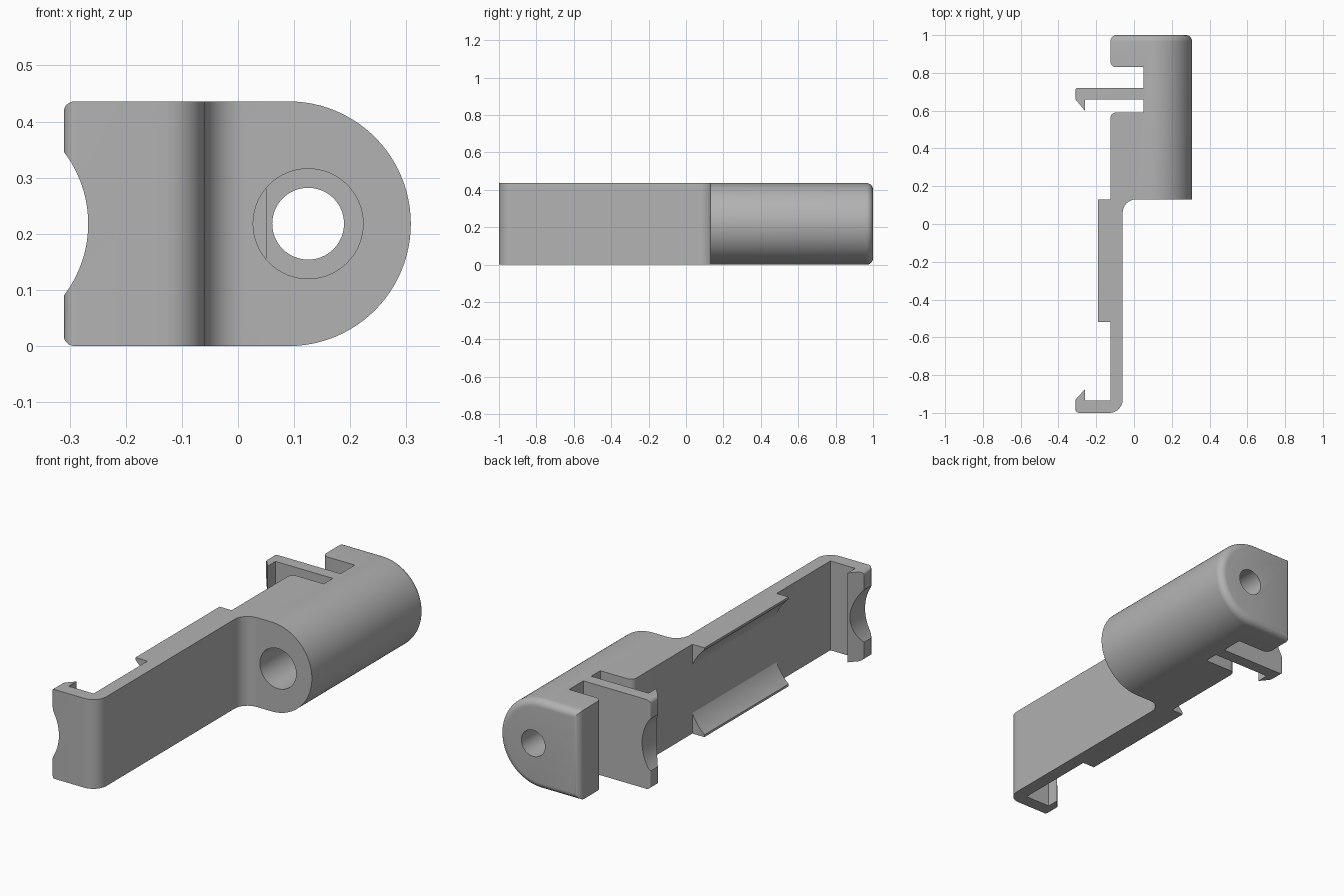
import bpy, bmesh
from math import sin, cos, pi, asin, atan2, tan, radians
from mathutils import Vector

cube = bpy.data.objects.get("Cube")
if cube:
    bpy.data.objects.remove(cube)

grey = bpy.data.materials.new("light grey plastic")
grey.use_nodes = True
COLOUR = (0.45, 0.45, 0.45, 1)
grey.diffuse_color = COLOUR
grey.node_tree.nodes["Principled BSDF"].inputs["Base Color"].default_value = COLOUR

HEIGHT = 0.436
MID = HEIGHT / 2


def loft(name, rings):
    """Closed solid through rings of 3D points with equal counts."""
    bm = bmesh.new()
    loops = [[bm.verts.new(p) for p in ring] for ring in rings]
    n = len(loops[0])
    for a, b in zip(loops, loops[1:]):
        for i in range(n):
            j = (i + 1) % n
            bm.faces.new((a[i], a[j], b[j], b[i]))
    bm.faces.new(loops[0])
    bm.faces.new(loops[-1])
    bmesh.ops.recalc_face_normals(bm, faces=bm.faces)
    mesh = bpy.data.meshes.new(name)
    bm.to_mesh(mesh)
    bm.free()
    obj = bpy.data.objects.new(name, mesh)
    bpy.context.collection.objects.link(obj)
    mesh.materials.append(grey)
    return obj


def arc(cx, cy, r, start, end, steps):
    return [(cx + r * cos(start + (end - start) * i / steps),
             cy + r * sin(start + (end - start) * i / steps))
            for i in range(steps + 1)]


def rounded(corners, steps=8):
    """Outline from (x, y, radius) corners."""
    out = []
    for i, (x, y, r) in enumerate(corners):
        p = Vector((x, y))
        if not r:
            out.append((x, y))
            continue
        a = (Vector(corners[i - 1][:2]) - p).normalized()
        b = (Vector(corners[(i + 1) % len(corners)][:2]) - p).normalized()
        half = a.angle(b) / 2
        centre = p + (a + b).normalized() * r / sin(half)
        s = p + a * r / tan(half) - centre
        e = p + b * r / tan(half) - centre
        t0 = atan2(s.y, s.x)
        sweep = (atan2(e.y, e.x) - t0 + pi) % (2 * pi) - pi
        out += arc(*centre, r, t0, t0 + sweep, steps)
    return out


def along_y(points, y):
    return [(x, y, z) for x, z in points]


def rod(name, r, y0, y1):
    circle = arc(0.125, MID, r, 0, 2 * pi, 64)[:-1]
    return loft(name, [along_y(circle, y0), along_y(circle, y1)])


def combine(obj, tool, operation):
    mod = obj.modifiers.new(operation, "BOOLEAN")
    mod.operation = operation
    mod.solver = "EXACT"
    mod.object = tool
    bpy.context.view_layer.objects.active = obj
    bpy.ops.object.modifier_apply(modifier=mod.name)
    bpy.data.objects.remove(tool)


def smooth(obj):
    bpy.ops.object.select_all(action="DESELECT")
    obj.select_set(True)
    bpy.context.view_layer.objects.active = obj
    bpy.ops.object.shade_smooth_by_angle(angle=radians(28))


# Plan outline: plate, end arm, barrel block, slots and clip tongue
plan = rounded([
    (-0.06, -1, 0.07), (-0.06, 0.13, 0.07), (0.4, 0.13, 0), (0.4, 1.001, 0),
    (-0.125, 1.001, 0.035), (-0.125, 0.83, 0.03), (0.05, 0.83, 0),
    (0.05, 0.72, 0), (-0.31, 0.72, 0.01), (-0.31, 0.66, 0),
    (-0.26, 0.6, 0), (-0.26, 0.66, 0), (0.05, 0.66, 0), (0.05, 0.59, 0),
    (-0.125, 0.59, 0.03), (-0.125, -0.935, 0), (-0.26, -0.935, 0),
    (-0.26, -0.875, 0), (-0.31, -0.93, 0), (-0.31, -1, 0.02)])
body = loft("holder_body", [[(x, y, z) for x, y in plan] for z in (-0.1, 0.6)])


# End profile: round barrel side, notched clip side, softened back rim
def end_profile(inset):
    h = MID - inset
    left, c, sweep = -0.311, 0.02, asin(0.129 / 0.211)
    pts = arc(0.09, MID, h, -pi / 2, pi / 2, 48)
    pts += arc(left + c, MID + h - c, c, pi / 2, pi, 6)
    pts += arc(-0.478, MID, 0.211, sweep, -sweep, 24)
    pts += arc(left + c, MID - h + c, c, pi, 1.5 * pi, 6)
    return pts


RIM = 0.035
rings = [along_y(end_profile(0), -1.1)]
for k in range(9):
    t = pi / 2 * k / 8
    rings.append(along_y(end_profile(RIM * (1 - cos(t))), 1 - RIM + RIM * sin(t)))
combine(body, loft("end_shape", rings), "INTERSECT")

# Screw hole and its wide recess
combine(body, rod("recess_cutter", 0.098, 0.05, 0.62), "DIFFERENCE")
combine(body, rod("hole_cutter", 0.064, 0.5, 1.2), "DIFFERENCE")
smooth(body)

# Concave cradle rims on the plate
cradle = arc(-0.38, MID, 0.281, -asin(0.207 / 0.281), -asin(0.118 / 0.281), 14)
lower = [(-0.19, 0)] + cradle + [(-0.11, 0.1), (-0.11, 0)]
upper = [(x, HEIGHT - z) for x, z in lower]
for name, pts in (("lower_cradle_rim", lower), ("upper_cradle_rim", upper)):
    smooth(loft(name, [along_y(pts, -0.52), along_y(pts, 0.13)]))
